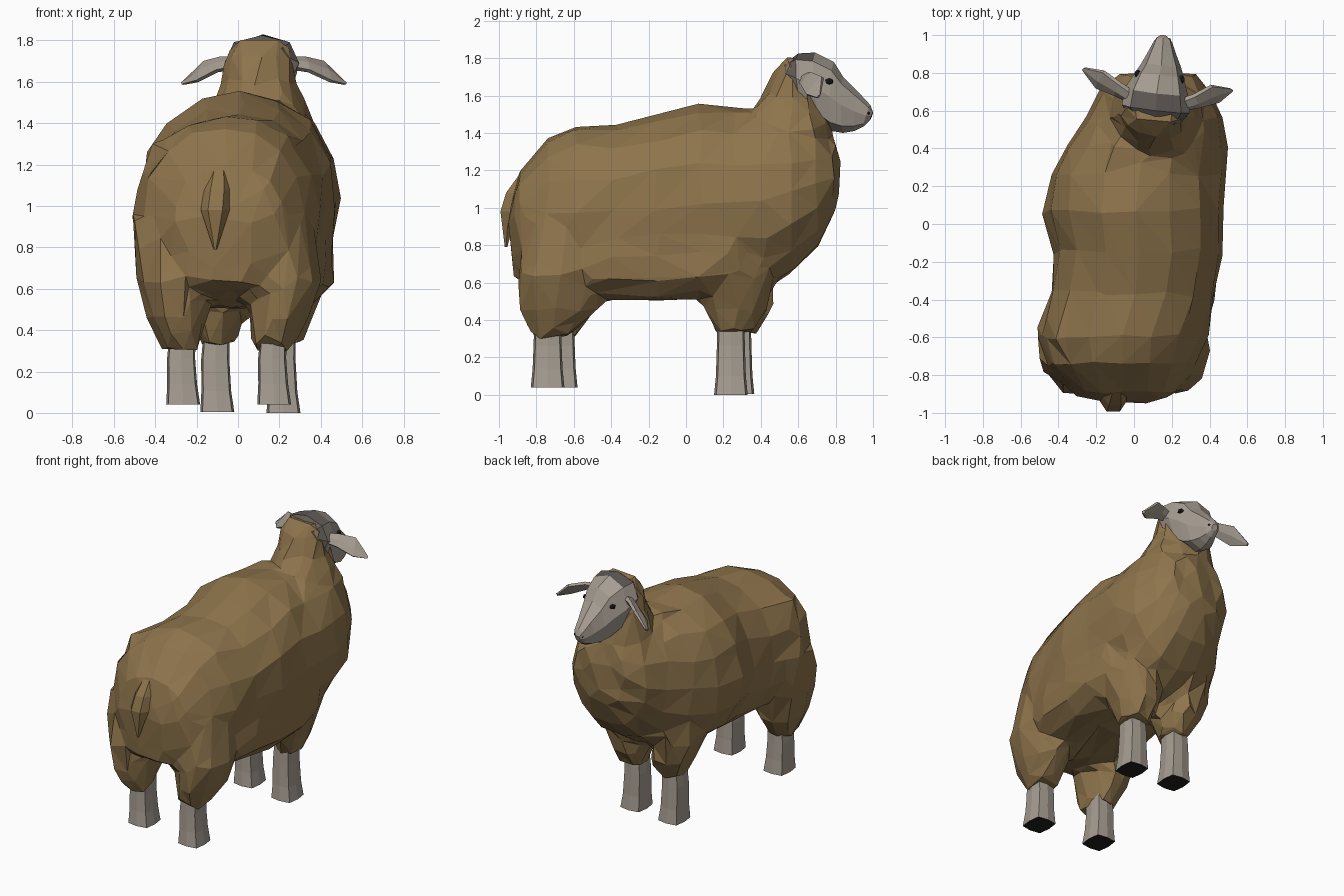
import bpy, bmesh, math, random
from mathutils import Vector

if "Cube" in bpy.data.objects:
    bpy.data.objects.remove(bpy.data.objects["Cube"])

random.seed(4)


def material(name, color):
    m = bpy.data.materials.new(name)
    m.diffuse_color = (*color, 1)
    m.use_nodes = True
    m.node_tree.nodes["Principled BSDF"].inputs["Base Color"].default_value = m.diffuse_color
    return m


WOOL = material("wool", (0.27, 0.175, 0.072))
SKIN = material("skin", (0.38, 0.335, 0.285))
CAP = material("cap", (0.12, 0.105, 0.095))
DARK = material("dark", (0.015, 0.014, 0.013))


def loft(bm, rings, n, power=2.0):
    """Skin rings of (centre, u axis, v axis), superelliptic section, closed ends."""
    rows = []
    for c, u, v in rings:
        row = []
        for i in range(n):
            a = 2 * math.pi * i / n
            ca, sa = math.cos(a), math.sin(a)
            k = (abs(ca) ** power + abs(sa) ** power) ** (-1 / power)
            row.append(bm.verts.new(Vector(c) + Vector(u) * ca * k + Vector(v) * sa * k))
        rows.append(row)
    for a, b in zip(rows, rows[1:]):
        for i in range(n):
            j = (i + 1) % n
            bm.faces.new((a[i], a[j], b[j], b[i]))
    bm.faces.new(rows[0][::-1])
    bm.faces.new(rows[-1])


def upright(sections):
    """Horizontal sections (z, x, y, half width, half depth)."""
    return [((x, y, z), (rx, 0, 0), (0, ry, 0)) for z, x, y, rx, ry in sections]


def lengthwise(sections):
    """Sections across y (y, x, half width, bottom, top)."""
    return [((x, y, (b + t) / 2), (w, 0, 0), (0, 0, (t - b) / 2)) for y, x, w, b, t in sections]


def make(name, bm, *mats):
    bmesh.ops.recalc_face_normals(bm, faces=bm.faces)
    me = bpy.data.meshes.new(name)
    bm.to_mesh(me)
    bm.free()
    for m in mats:
        me.materials.append(m)
    ob = bpy.data.objects.new(name, me)
    bpy.context.collection.objects.link(ob)
    return ob


# Fleece: trunk, belly, neck and four leg tops fused, then reduced to coarse facets
bm = bmesh.new()
trunk = [
    (-.94, -.05, .14, .68, 1.02), (-.90, -.05, .27, .60, 1.19),
    (-.74, -.07, .39, .56, 1.38), (-.60, -.065, .445, .53, 1.43),
    (-.36, -.005, .44, .51, 1.44), (-.15, .02, .445, .49, 1.495),
    (.07, 0, .475, .51, 1.545), (.26, .015, .465, .53, 1.53),
    (.42, .065, .42, .55, 1.53), (.57, .115, .36, .66, 1.50),
    (.70, .115, .29, .80, 1.45), (.79, .125, .18, .97, 1.37),
    (.82, .125, .08, 1.08, 1.24)]
loft(bm, lengthwise(trunk), 16, 2.25)
belly = [(-.62, .17, .17, .50, .95), (-.40, .22, .20, .50, .98), (-.15, .25, .21, .50, 1.0),
         (.08, .26, .21, .52, 1.0), (.28, .25, .20, .56, 1.0)]
loft(bm, lengthwise(belly), 12, 2.6)
loft(bm, upright([(1.2, .12, .55, .28, .22), (1.40, .12, .56, .26, .23),
                  (1.5, .105, .56, .215, .225), (1.6, .10, .59, .175, .18),
                  (1.72, .105, .58, .175, .105), (1.80, .115, .585, .12, .04)]), 12)
leg_tops = [
    [(.31, .17, -.72, .10, .11), (.45, .20, -.68, .14, .21),
     (.65, .21, -.66, .185, .25), (.95, .15, -.64, .20, .25)],
    [(.31, -.27, -.70, .09, .11), (.45, -.295, -.68, .15, .20),
     (.65, -.305, -.66, .19, .24), (.95, -.31, -.61, .21, .22)],
    [(.33, .22, .26, .10, .10), (.45, .22, .27, .13, .16),
     (.62, .25, .25, .17, .22), (.95, .25, .25, .21, .25)],
    [(.33, -.10, .27, .09, .10), (.45, -.11, .29, .13, .17),
     (.62, -.14, .26, .18, .23), (.95, -.19, .25, .21, .25)]]
for sections in leg_tops:
    loft(bm, upright(sections), 10, 2.1)
fleece = make("fleece", bm, WOOL)
remesh = fleece.modifiers.new("fuse", 'REMESH')
remesh.mode, remesh.voxel_size = 'VOXEL', 0.035
remesh.use_smooth_shade = False
facets = fleece.modifiers.new("facets", 'DECIMATE')
facets.ratio = 0.05
graph = bpy.context.evaluated_depsgraph_get()
mesh = bpy.data.meshes.new_from_object(fleece.evaluated_get(graph))
fleece.modifiers.clear()
fleece.data = mesh
for v in mesh.vertices:
    v.co += Vector([random.uniform(-.014, .014) for _ in range(3)])

# Tail
bm = bmesh.new()
loft(bm, upright([(1.20, -.09, -.84, .04, .04), (1.08, -.10, -.91, .065, .06),
                  (.98, -.11, -.94, .07, .06), (.89, -.11, -.955, .04, .03),
                  (.79, -.11, -.962, .008, .008)]), 6)
make("tail", bm, WOOL)

# Legs with dark soles
for name, x, y, z in [("rear_right_leg", .175, -.74, .04), ("rear_left_leg", -.265, -.67, .04),
                      ("front_right_leg", .22, .24, 0), ("front_left_leg", -.10, .275, .005)]:
    bm = bmesh.new()
    loft(bm, upright([(z, x, y, .082, .09), (z + .1, x - .005, y, .072, .08),
                      (.26, x - .01, y, .068, .075), (.45, x, y, .06, .07)]), 8, 5)
    bm.faces.ensure_lookup_table()
    min(bm.faces, key=lambda f: f.calc_center_median().z).material_index = 1
    make(name, bm, SKIN, DARK)

# Head with a darker crown
bm = bmesh.new()
head = [  # top y, z, bottom y, z, half width, centre x
    (.535, 1.775, .56, 1.66, .13, .115), (.60, 1.825, .62, 1.56, .18, .115),
    (.69, 1.83, .72, 1.46, .165, .12), (.79, 1.78, .78, 1.41, .13, .135),
    (.84, 1.70, .84, 1.40, .105, .145), (.92, 1.62, .90, 1.41, .072, .15),
    (.985, 1.55, .95, 1.435, .047, .155), (1.0, 1.51, .985, 1.47, .022, .155)]
loft(bm, [((x, (ty + by) / 2, (tz + bz) / 2), (w, -w * .12, 0),
           (0, (ty - by) / 2, (tz - bz) / 2)) for ty, tz, by, bz, w, x in head], 8, 2.4)
for f in bm.faces:
    c = f.calc_center_median()
    f.material_index = int(c.z > 1.73 and c.y < .72)
make("head", bm, SKIN, CAP)

# Ears: flat leaves that follow the slightly turned head
for name, pts, out in [
        ("left_ear", [(-.01, .67, 1.69), (-.09, .715, 1.685), (-.18, .765, 1.65), (-.265, .82, 1.595)], -1),
        ("right_ear", [(.25, .63, 1.69), (.33, .65, 1.685), (.43, .69, 1.65), (.515, .71, 1.595)], 1)]:
    bm = bmesh.new()
    loft(bm, [(p, (out * .01, -t, t * .8), (-out * h * .35, h * .8, h * .9))
              for p, h, t in zip(pts, (.03, .042, .06, .01), (.02, .015, .012, .004))], 6)
    make(name, bm, SKIN)

# Eyes and nostrils
for name, centre, size in [("right_eye", (.250, .765, 1.675), (.02, .024, .018)),
                           ("left_eye", (.020, .795, 1.675), (.02, .024, .018)),
                           ("right_nostril", (.185, .972, 1.505), (.012, .014, .010)),
                           ("left_nostril", (.127, .978, 1.505), (.012, .014, .010))]:
    bm = bmesh.new()
    bmesh.ops.create_icosphere(bm, subdivisions=1, radius=1)
    bmesh.ops.scale(bm, vec=size, verts=bm.verts)
    bmesh.ops.translate(bm, vec=centre, verts=bm.verts)
    make(name, bm, DARK)
